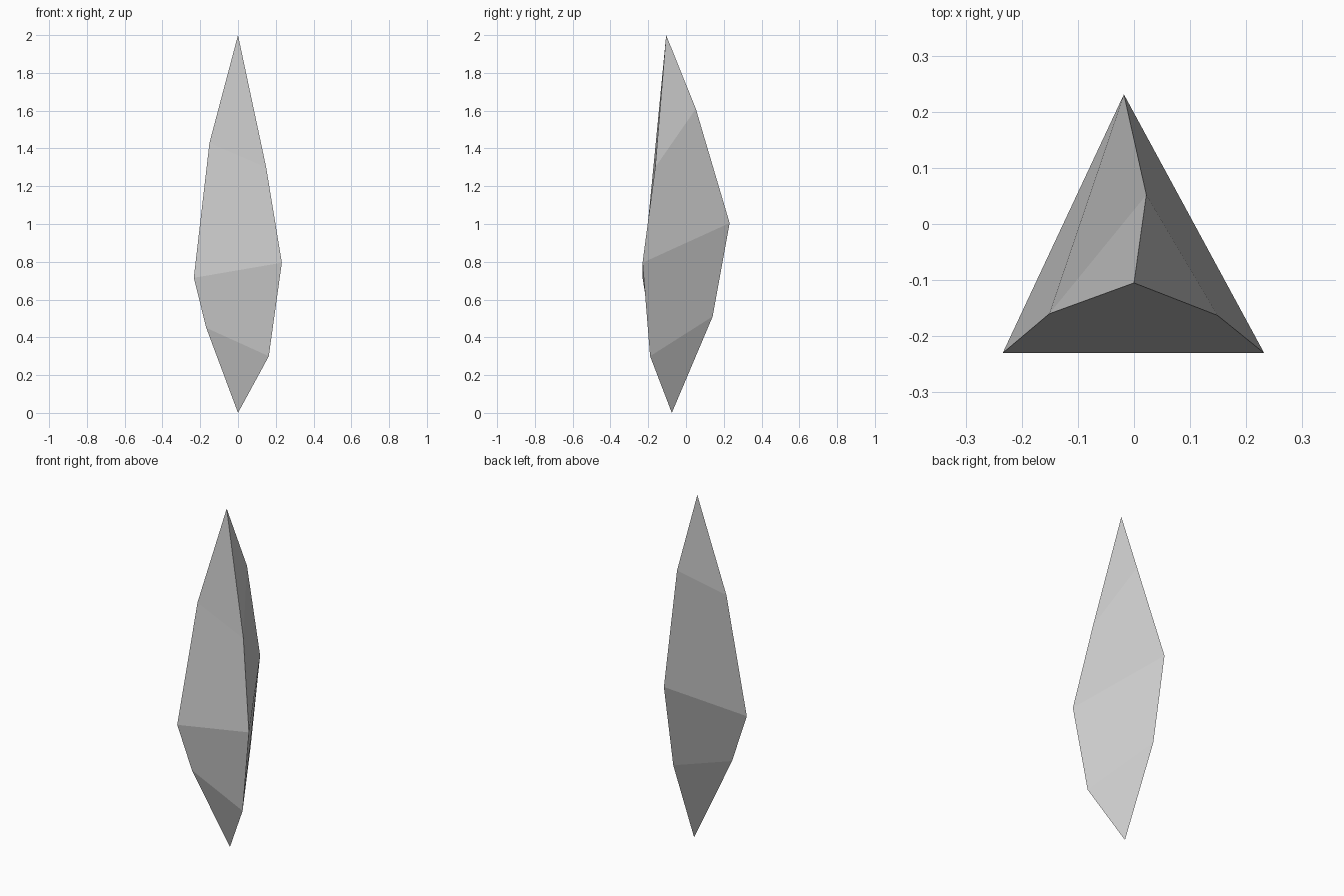
import bpy
import bmesh

if "Cube" in bpy.data.objects:
    bpy.data.objects.remove(bpy.data.objects["Cube"])

# Three-sided cross-sections from bottom to top: left, right and back corners
RINGS = [
    [(-0.168, -0.188, 0.45), (0.163, -0.19, 0.30), (-0.016, 0.141, 0.51)],
    [(-0.234, -0.23, 0.715), (0.232, -0.23, 0.795), (-0.018, 0.231, 1.005)],
    [(-0.151, -0.16, 1.43), (0.149, -0.163, 1.30), (0.022, 0.052, 1.61)],
]
BOTTOM_TIP = (0.0, -0.075, 0.0)
TOP_TIP = (0.0, -0.105, 2.0)


def build_shard(name):
    bm = bmesh.new()
    rings = [[bm.verts.new(p) for p in ring] for ring in RINGS]
    bottom = bm.verts.new(BOTTOM_TIP)
    top = bm.verts.new(TOP_TIP)
    for i in range(3):
        j = (i + 1) % 3
        # Lower point, side bands and upper point
        bm.faces.new((bottom, rings[0][j], rings[0][i]))
        for lo, up in zip(rings, rings[1:]):
            bm.faces.new((lo[i], lo[j], up[j], up[i]))
        bm.faces.new((rings[-1][i], rings[-1][j], top))
    bmesh.ops.recalc_face_normals(bm, faces=bm.faces)
    mesh = bpy.data.meshes.new(name)
    bm.to_mesh(mesh)
    bm.free()
    obj = bpy.data.objects.new(name, mesh)
    bpy.context.collection.objects.link(obj)
    return obj


# Faceted crystal shard
build_shard("crystal_shard")
